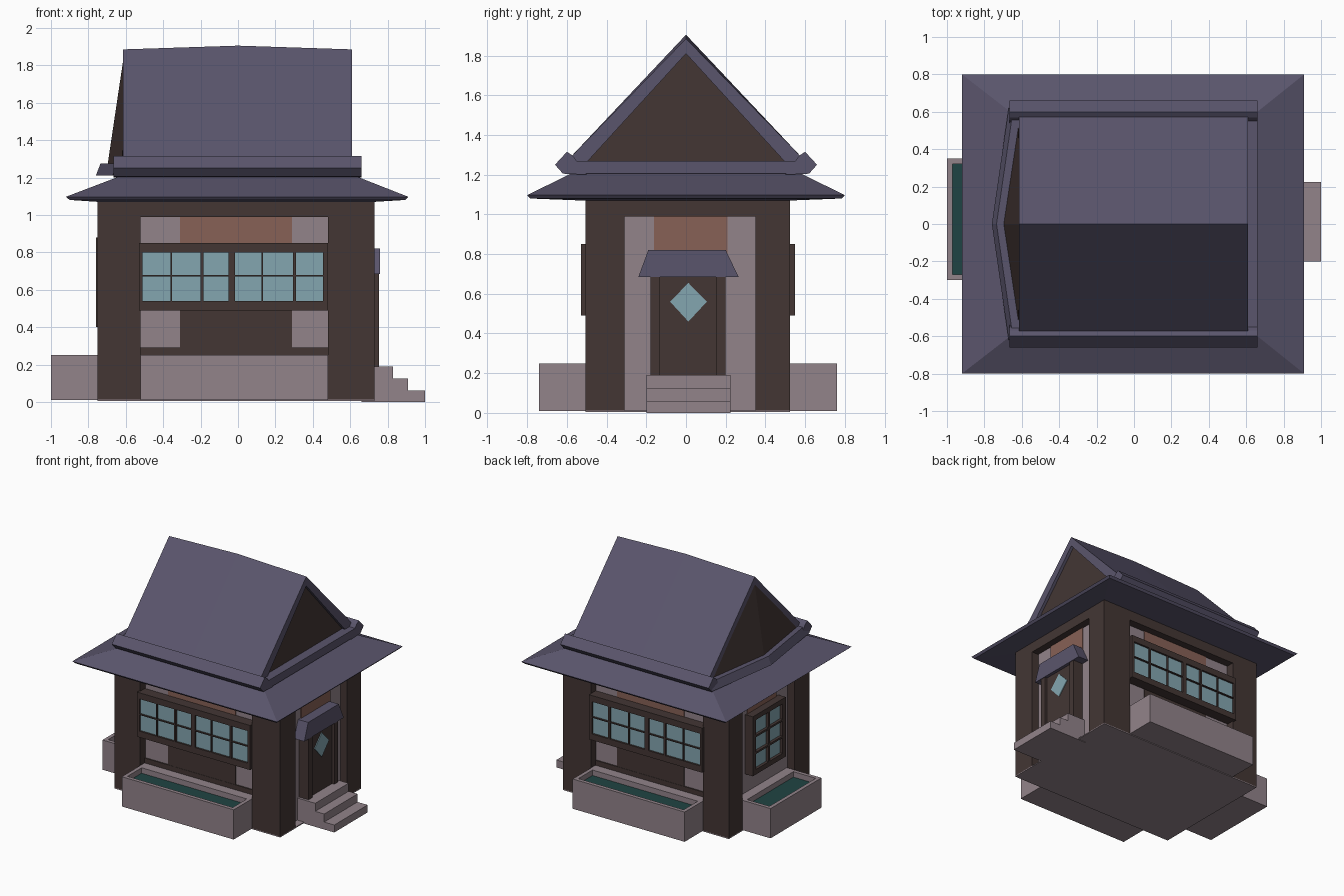
import bpy, bmesh, math

if "Cube" in bpy.data.objects:
    bpy.data.objects.remove(bpy.data.objects["Cube"])


def mat(name, r, g, b):
    m = bpy.data.materials.new(name)
    lin = [((c / 255 + 0.055) / 1.055) ** 2.4 for c in (r, g, b)]
    m.diffuse_color = (*lin, 1)
    m.use_nodes = True
    m.node_tree.nodes["Principled BSDF"].inputs["Base Color"].default_value = m.diffuse_color
    return m


ROOF = mat("slate_purple", 90, 85, 108)
WOOD = mat("dark_brown", 67, 54, 52)
STONE = mat("mauve_stone", 146, 131, 138)
CLAY = mat("terracotta", 135, 97, 86)
GLASS = mat("pale_blue_glass", 132, 166, 176)
TEAL = mat("dark_teal", 31, 68, 67)


def finish(name, bm, material):
    bmesh.ops.recalc_face_normals(bm, faces=bm.faces[:])
    me = bpy.data.meshes.new(name)
    bm.to_mesh(me)
    bm.free()
    me.materials.append(material)
    ob = bpy.data.objects.new(name, me)
    bpy.context.collection.objects.link(ob)
    return ob


def add_loft(bm, rings):
    vs = [[bm.verts.new(p) for p in r] for r in rings]
    n = len(rings[0])
    for a, b in zip(vs, vs[1:]):
        for i in range(n):
            j = (i + 1) % n
            bm.faces.new((a[i], a[j], b[j], b[i]))
    bm.faces.new(vs[0])
    bm.faces.new(vs[-1])


def loft(name, rings, material):
    bm = bmesh.new()
    add_loft(bm, rings)
    return finish(name, bm, material)


def prism(name, pts, axis, a, b, material):
    put = {"x": lambda p, t: (t, p[0], p[1]),
           "y": lambda p, t: (p[0], t, p[1]),
           "z": lambda p, t: (p[0], p[1], t)}[axis]
    return loft(name, [[put(p, t) for p in pts] for t in (a, b)], material)


def boxes(name, items, material):
    """Each item is (x0, x1, y0, y1, z0, z1)."""
    bm = bmesh.new()
    for x0, x1, y0, y1, z0, z1 in items:
        add_loft(bm, [[(x0, y0, z), (x1, y0, z), (x1, y1, z), (x0, y1, z)] for z in (z0, z1)])
    return finish(name, bm, material)


# Side mapping: u along the wall, d outward distance, z up
CX, CY = -0.01, 0.01


def on(side, u0, u1, d0, d1, z0, z1):
    if side in ("front", "back"):
        s = -1 if side == "front" else 1
        y = sorted((CY + s * d0, CY + s * d1))
        return (u0, u1, *y, z0, z1)
    s = -1 if side == "left" else 1
    x = sorted((CX + s * d0, CX + s * d1))
    return (*x, u0, u1, z0, z1)


# Body: recessed wall core, corner posts, top beam, base
X0, X1, Y0, Y1 = -0.75, 0.73, -0.505, 0.525
boxes("wall_core", [(-0.69, 0.67, -0.44, 0.46, 0.012, 1.1)], STONE)
boxes("corner_posts", [(x[0], x[1], y[0], y[1], 0.012, 1.0)
                       for x in ((X0, -0.52), (0.48, X1))
                       for y in ((Y0, -0.31), (0.35, Y1))], WOOD)
boxes("top_beam", [(X0, X1, Y0, Y1, 0.99, 1.12)], WOOD)
boxes("base_plate", [(X0, X1, Y0, Y1, 0.004, 0.012)], STONE)


def window(side, ubars, zbars, dg, d):
    """Glass sheet with frame and glazing bars in front of it."""
    u0, u1, z0, z1 = ubars[0][0], ubars[-1][1], zbars[0][0], zbars[-1][1]
    boxes(side + "_window_glass", [on(side, u0 + .01, u1 - .01, dg - .006, dg, z0 + .01, z1 - .01)], GLASS)
    bars = [on(side, a, b, dg - .07, d, z0, z1) for a, b in ubars]
    bars += [on(side, u0, u1, dg - .07, d, a, b) for a, b in zbars]
    boxes(side + "_window_frame", bars, WOOD)


def planter(side, u0, u1, d0, d1, wall_in):
    t, top = 0.03, 0.25
    boxes(side + "_planter", [on(side, u0, u1, d0, d1, 0.01, 0.2),
                              on(side, u0, u0 + t, d0, d1, 0.2, top),
                              on(side, u1 - t, u1, d0, d1, 0.2, top),
                              on(side, u0, u1, d1 - t, d1, 0.2, top),
                              on(side, u0, u1, d0, d0 + wall_in, 0.2, top)], STONE)
    boxes(side + "_planter_fill", [on(side, u0 + t, u1 - t, d0 + wall_in, d1 - t, 0.2, 0.206)], TEAL)


# Long sides: panels, wide window, planter
for side in ("front", "back"):
    boxes(side + "_clay_panel", [on(side, -.31, .29, .449, .457, .8, .99)], CLAY)
    boxes(side + "_lower_panel", [on(side, -.31, .29, .449, .457, .25, .5),
                                  on(side, -.52, .48, .449, .459, .25, .29)], WOOD)
    window(side, [(-.53, -.51), (-.36, -.352), (-.2, -.185), (-.05, -.015),
                  (.125, .133), (.295, .31), (.455, .48)],
           [(.49, .54), (.671, .678), (.80, .85)], .525, .54)
    planter(side, -.52, .48, .45, .75, .09)

# Left side: tall window and planter
boxes("left_clay_panel", [on("left", -.16, .21, .679, .687, .83, .99)], CLAY)
window("left", [(-.19, -.15), (.012, .028), (.19, .23)],
       [(.40, .44), (.565, .58), (.70, .715), (.84, .88)], .725, .748)
planter("left", -.3, .35, .68, .99, .08)

# Right side: door, awning, steps
boxes("right_clay_panel", [on("right", -.16, .21, .679, .687, .8, .99)], CLAY)
boxes("door_frame", [(.66, .755, -.18, -.13, .18, .69), (.66, .755, .15, .20, .18, .69)], WOOD)
boxes("door", [(.66, .735, -.13, .15, .18, .69)], WOOD)
prism("door_pane", [(-.08, .56), (.012, .46), (.105, .56), (.012, .655)], "x", .733, .741, GLASS)
prism("door_awning", [(-.24, .685), (.265, .685), (.20, .82), (-.19, .82)], "x", .66, .76, ROOF)
prism("entry_steps", [(.66, 0), (1, 0), (1, .06), (.91, .06), (.91, .125),
                      (.83, .125), (.83, .19), (.66, .19)], "y", -.2, .225, STONE)


# Lower skirt roof, hipped on four sides
def rect(x0, x1, y, z):
    return [(x0, -y, z), (x1, -y, z), (x1, y, z), (x0, y, z)]


loft("skirt_roof", [rect(-.75, .73, .53, 1.07), rect(-.90, .895, .785, 1.08),
                    rect(-.92, .91, .8, 1.097), rect(-.61, .61, .56, 1.215)], ROOF)

# Upper gable roof with a slightly raised ridge middle
loft("gable_roof", [[(x, -.58, 1.29), (x, 0, top), (x, .58, 1.29), (x, .53, 1.23),
                     (x, 0, top - .075), (x, -.53, 1.23)]
                    for x, top in ((-.615, 1.885), (0, 1.905), (.61, 1.885))], ROOF)
prism("gable_fill", [(-.54, 1.22), (.54, 1.22), (0, 1.825)], "x", -.60, .585, WOOD)

# Left gable face bows outward at its base
bm = bmesh.new()
apex, a, b, c, inner = [bm.verts.new(p) for p in (
    (-.612, 0, 1.84), (-.617, -.55, 1.25), (-.70, 0, 1.25), (-.617, .55, 1.25), (-.6, 0, 1.25))]
for f in ((apex, a, b), (apex, b, c), (a, inner, b), (b, inner, c), (apex, inner, a), (apex, c, inner)):
    bm.faces.new(f)
finish("left_bowed_gable", bm, WOOD)

# Raised lip around the foot of the gable roof
for s, nm in ((-1, "front"), (1, "back")):
    prism(nm + "_roof_lip", [(s * y, z) for y, z in (
        (.50, 1.2), (.62, 1.205), (.66, 1.25), (.60, 1.315), (.57, 1.295))], "x", -.665, .66, ROOF)
boxes("right_roof_lip", [(.58, .66, -.61, .61, 1.205, 1.27)], ROOF)
loft("left_roof_lip", [[(-.58, -.62, z), (-.67 + k, -.62, z), (-.76 + k, 0, z),
                        (-.67 + k, .62, z), (-.58, .62, z)]
                       for z, k in ((1.21, 0), (1.275, .025))], ROOF)
